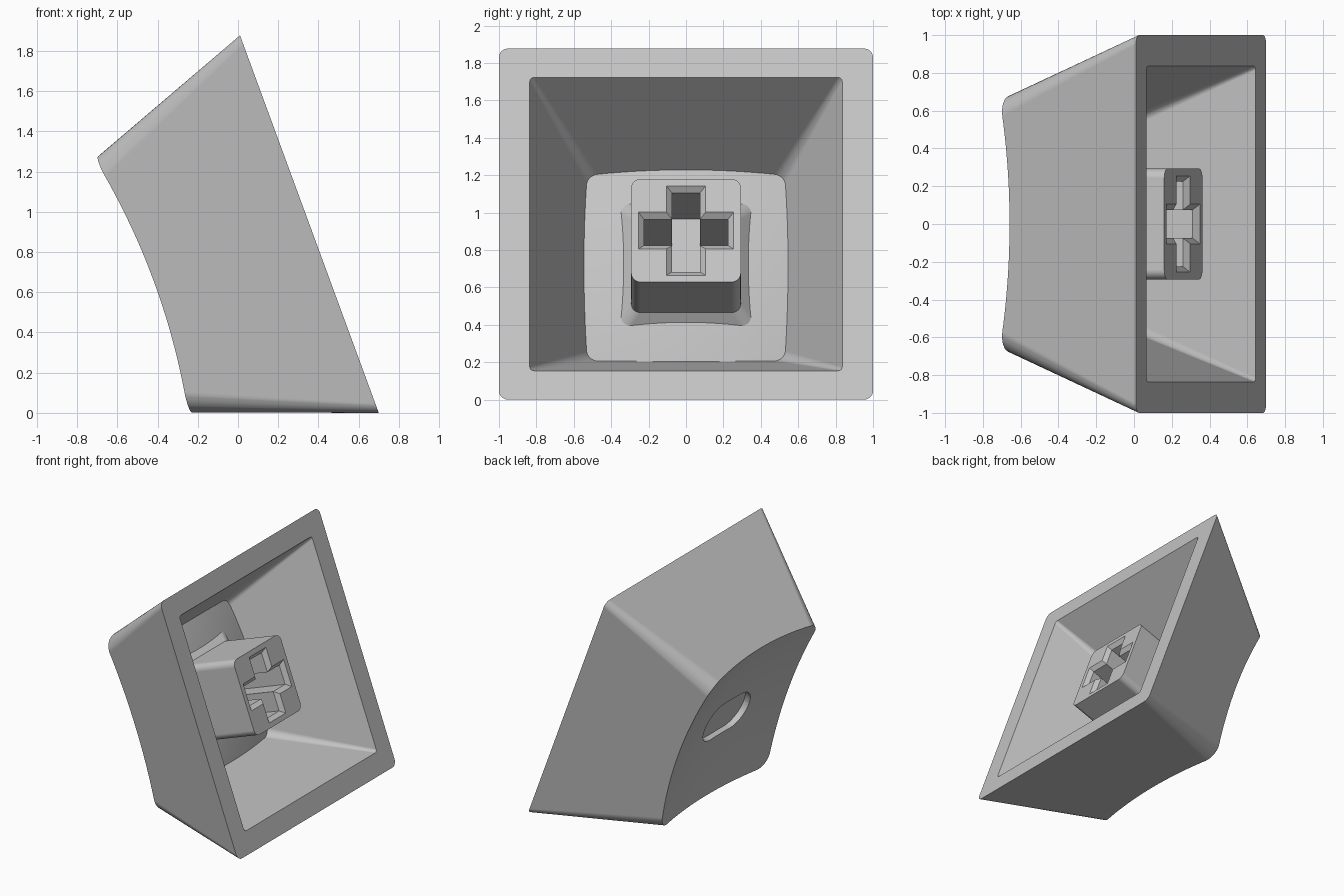
import bpy, bmesh, math
from mathutils import Matrix, Vector

cube = bpy.data.objects.get("Cube")
if cube:
    bpy.data.objects.remove(cube, do_unlink=True)

# One plain grey plastic
grey = bpy.data.materials.new("grey_plastic")
grey.use_nodes = True
color = (0.55, 0.55, 0.55, 1)
grey.diffuse_color = color
grey.node_tree.nodes["Principled BSDF"].inputs["Base Color"].default_value = color


def add_object(name, bm):
    bmesh.ops.recalc_face_normals(bm, faces=bm.faces)
    mesh = bpy.data.meshes.new(name)
    bm.to_mesh(mesh)
    bm.free()
    mesh.materials.append(grey)
    obj = bpy.data.objects.new(name, mesh)
    bpy.context.collection.objects.link(obj)
    return obj


def loft(name, rings):
    """Closed solid through (height, outline) rings of equal point count."""
    bm = bmesh.new()
    loops = [[bm.verts.new((x, y, h)) for x, y in outline] for h, outline in rings]
    for low, high in zip(loops, loops[1:]):
        for i in range(len(low)):
            j = (i + 1) % len(low)
            bm.faces.new((low[i], low[j], high[j], high[i]))
    bm.faces.new(loops[0][::-1])
    bm.faces.new(loops[-1])
    return add_object(name, bm)


def rounded(hx, hy, radius, segments=8):
    """Rounded rectangle outline."""
    points = []
    for corner, (sx, sy) in enumerate([(1, 1), (-1, 1), (-1, -1), (1, -1)]):
        for k in range(segments + 1):
            a = (corner + k / segments) * math.pi / 2
            points.append((sx * (hx - radius) + radius * math.cos(a),
                           sy * (hy - radius) + radius * math.sin(a)))
    return points


def cross(arm, width):
    """Plus-shaped outline."""
    quarter = [(arm, -width), (arm, width), (width, width)]
    points = []
    for _ in range(4):
        points += quarter
        quarter = [(-y, x) for x, y in quarter]
    return points


def sphere(name, radius, height):
    bm = bmesh.new()
    bmesh.ops.create_uvsphere(bm, u_segments=96, v_segments=128, radius=radius)
    bmesh.ops.translate(bm, verts=bm.verts, vec=(0, 0, height))
    return add_object(name, bm)


def cut(target, cutter):
    """Subtract the cutter and discard it."""
    mod = target.modifiers.new("cut", 'BOOLEAN')
    mod.operation = 'DIFFERENCE'
    mod.solver = 'EXACT'
    mod.object = cutter
    bpy.context.view_layer.objects.active = target
    bpy.ops.object.modifier_apply(modifier=mod.name)
    bpy.data.objects.remove(cutter, do_unlink=True)


# Tapered shell with a spherical dish
DISH_CENTRE, DISH_RADIUS, WALL = 4.05, 3.3, 0.15
shell = loft("cap_shell", [(0, rounded(1, 1, 0.05)),
                           (1, rounded(0.631, 0.631, 0.12))])
cut(shell, sphere("dish_cutter", DISH_RADIUS, DISH_CENTRE))

# Hollow underside whose ceiling follows the dish
cavity = loft("cavity_cutter", [(-0.05, rounded(0.858, 0.858, 0.02)),
                                (0.9, rounded(0.43, 0.43, 0.07))])
cut(cavity, sphere("ceiling_cutter", DISH_RADIUS + WALL, DISH_CENTRE))
cut(shell, cavity)

# Shallow oval recess in the middle of the dish
oval = rounded(0.165, 0.28, 0.1649)
cut(shell, loft("recess_cutter", [(0.715, oval), (0.95, oval)]))

# Stem with a flared root and a chamfered cross socket
stem = loft("stem", [(0.1, rounded(0.293, 0.293, 0.05)),
                     (0.575, rounded(0.293, 0.293, 0.05)),
                     (0.67, rounded(0.385, 0.385, 0.06))])
cut(stem, loft("socket_cutter", [(0.08, cross(0.275, 0.125)),
                                 (0.13, cross(0.225, 0.075)),
                                 (0.535, cross(0.225, 0.075))]))

# Lean the cap so it rests on its lower wall, opening towards +x
lean = math.radians(20.18)
s, c = math.sin(lean), math.cos(lean)
pose = Matrix(((-s, 0, -c, 0.355), (0, 1, 0, 0), (c, 0, -s, 0.939), (0, 0, 0, 1)))
for obj in (shell, stem):
    obj.data.transform(pose)
    bpy.ops.object.select_all(action='DESELECT')
    obj.select_set(True)
    bpy.context.view_layer.objects.active = obj
    bpy.ops.object.shade_smooth_by_angle(angle=math.radians(30))
    weighted = obj.modifiers.new("even_shading", 'WEIGHTED_NORMAL')
    weighted.keep_sharp = True
